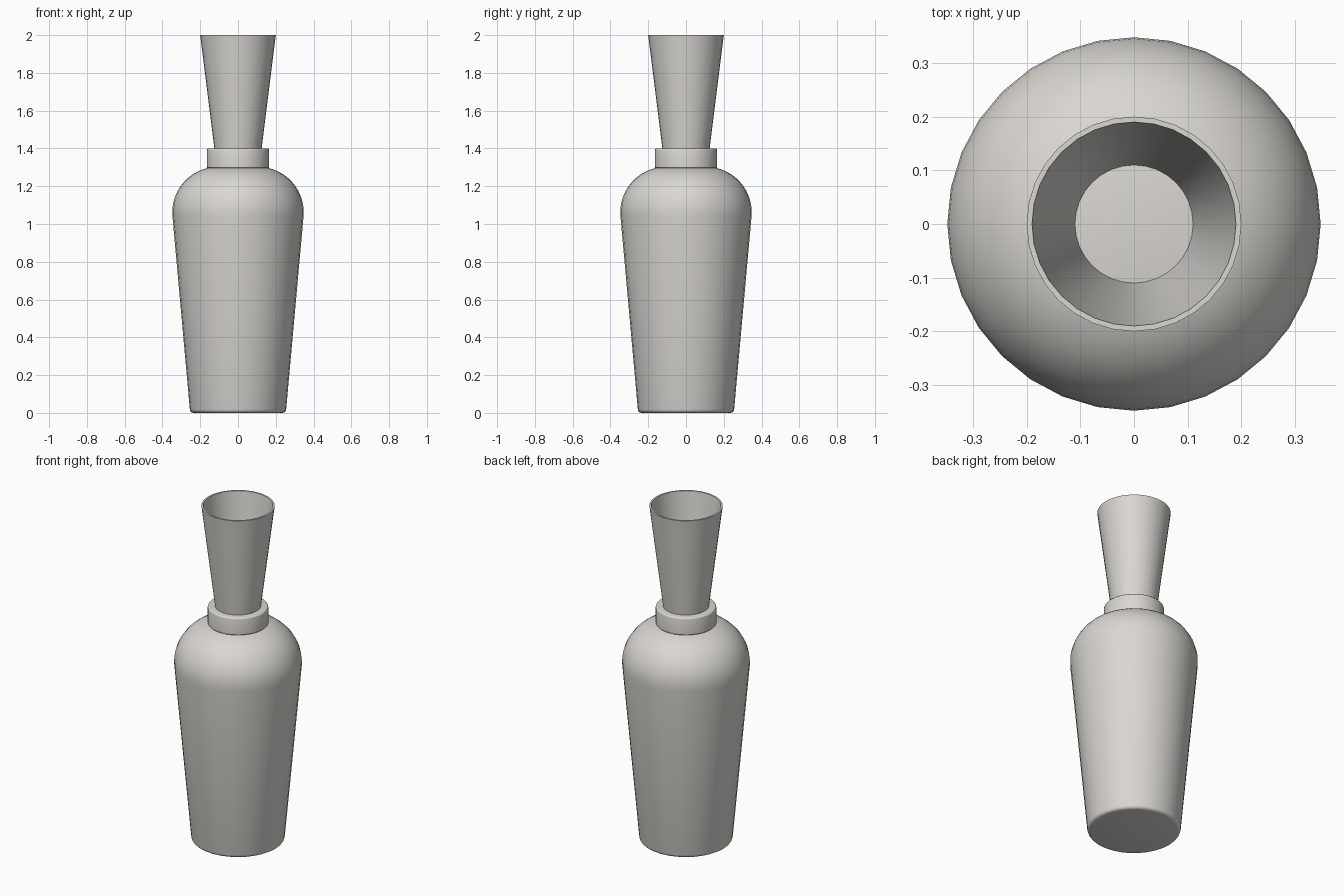
import bpy, bmesh, math

if "Cube" in bpy.data.objects:
    bpy.data.objects.remove(bpy.data.objects["Cube"])

SIDES = 32

clay = bpy.data.materials.new("warm_pale_grey")
clay.diffuse_color = (0.70, 0.68, 0.64, 1)
clay.use_nodes = True
clay.node_tree.nodes["Principled BSDF"].inputs["Base Color"].default_value = clay.diffuse_color


def arc(r, z, rad, a0, a1, n):
    """Points on a circular arc in the (radius, height) plane, angles in degrees."""
    return [(r + rad * math.cos(math.radians(a0 + (a1 - a0) * i / n)),
             z + rad * math.sin(math.radians(a0 + (a1 - a0) * i / n))) for i in range(n + 1)]


def lathe(name, profile, closed=False):
    """Revolve a (radius, height) profile around z; open profiles are capped."""
    bm = bmesh.new()
    rings = []
    for r, z in profile:
        rings.append([bm.verts.new((r * math.cos(2 * math.pi * k / SIDES),
                                    r * math.sin(2 * math.pi * k / SIDES), z))
                      for k in range(SIDES)])
    pairs = list(zip(rings, rings[1:]))
    if closed:
        pairs.append((rings[-1], rings[0]))
    for a, b in pairs:
        for k in range(SIDES):
            j = (k + 1) % SIDES
            bm.faces.new((a[k], a[j], b[j], b[k]))
    if not closed:
        bm.faces.new(rings[0][::-1])
        bm.faces.new(rings[-1])
    bmesh.ops.recalc_face_normals(bm, faces=bm.faces)
    me = bpy.data.meshes.new(name)
    bm.to_mesh(me)
    bm.free()
    me.materials.append(clay)
    ob = bpy.data.objects.new(name, me)
    bpy.context.collection.objects.link(ob)
    bpy.ops.object.select_all(action='DESELECT')
    ob.select_set(True)
    bpy.context.view_layer.objects.active = ob
    bpy.ops.object.shade_smooth_by_angle(angle=math.radians(35))
    return ob


# Tapered body with a rounded foot and domed shoulder
lathe("body", arc(0.235, 0.02, 0.02, -90, -5, 4) + arc(0.108, 1.062, 0.24, -5, 90, 14))

# Solid collar with softened rims
lathe("collar", [(0.155, 1.29), (0.165, 1.30)] + arc(0.155, 1.39, 0.01, 0, 90, 3))

# Flared open neck with a thin wall
lathe("neck", [(0.125, 1.40), (0.20, 2.0), (0.19, 2.0), (0.11, 1.40)], closed=True)
